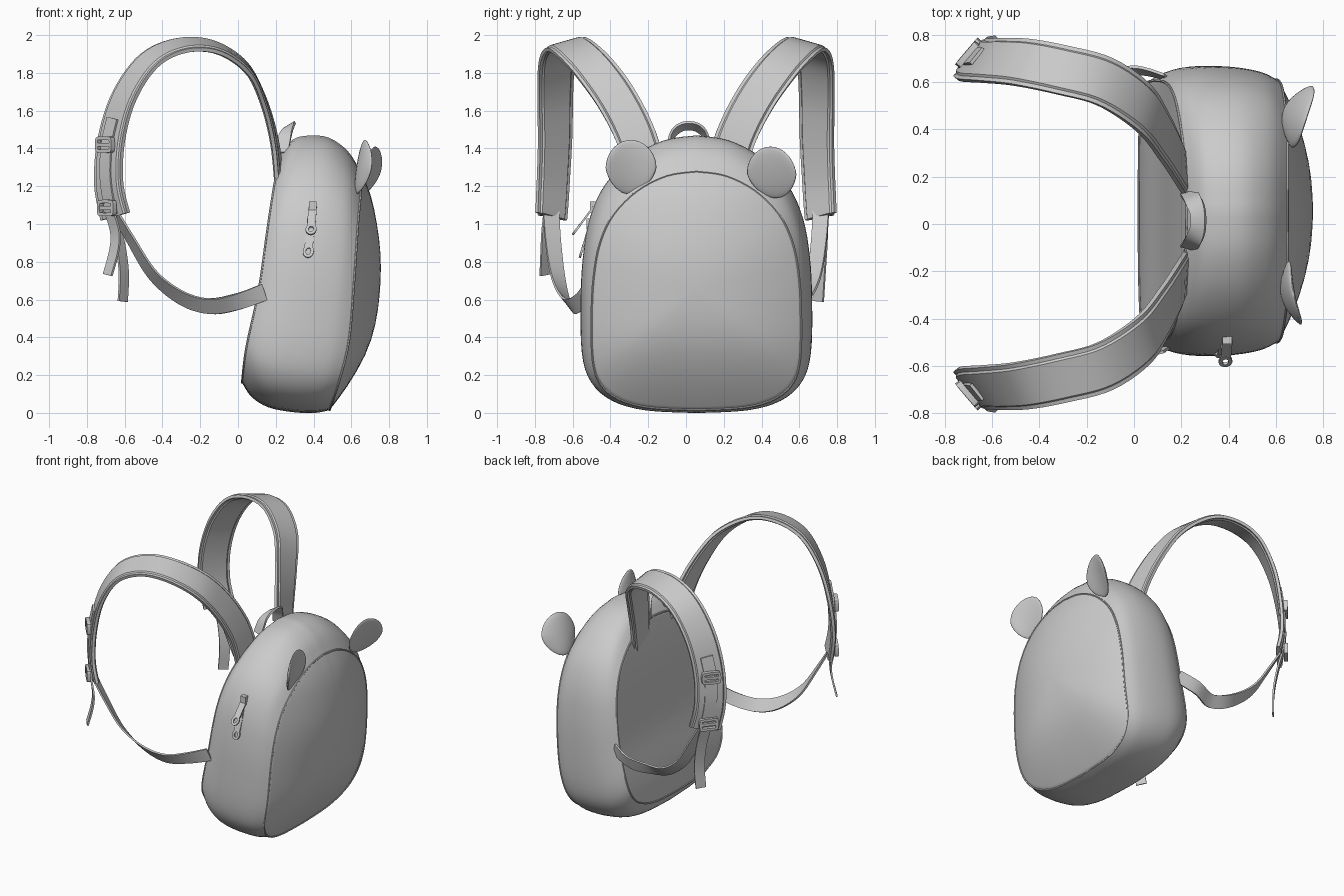
import bpy, bmesh, math
from mathutils import Vector, Matrix

if "Cube" in bpy.data.objects:
    bpy.data.objects.remove(bpy.data.objects["Cube"])

fabric = bpy.data.materials.new("grey fabric")
fabric.diffuse_color = (0.6, 0.6, 0.6, 1)
fabric.use_nodes = True
fabric.node_tree.nodes["Principled BSDF"].inputs["Base Color"].default_value = fabric.diffuse_color


def spline(pts, n, closed=False):
    """Catmull-Rom through points of any dimension, n steps per span."""
    pts = [Vector(p) for p in pts]
    k, out = len(pts), []
    for i in range(k if closed else k - 1):
        if closed:
            a, b, c, d = (pts[(i + j) % k] for j in (-1, 0, 1, 2))
        else:
            a, b, c, d = (pts[min(max(i + j, 0), k - 1)] for j in (-1, 0, 1, 2))
        for s in range(n):
            t = s / n
            out.append(0.5 * (2 * b + (c - a) * t + (2 * a - 5 * b + 4 * c - d) * t * t
                              + (3 * b - a - 3 * c + d) * t ** 3))
    return out if closed else out + [pts[-1]]


def loft(name, rings, close_rings=False, angle=40):
    """Skin a list of equal closed rings into an object."""
    bm = bmesh.new()
    rows = [[bm.verts.new(p) for p in r] for r in rings]
    m = len(rows[0])
    for i in range(len(rows) if close_rings else len(rows) - 1):
        a, b = rows[i], rows[(i + 1) % len(rows)]
        for j in range(m):
            bm.faces.new((a[j], a[(j + 1) % m], b[(j + 1) % m], b[j]))
    if not close_rings:
        bm.faces.new(rows[0])
        bm.faces.new(rows[-1])
    bmesh.ops.recalc_face_normals(bm, faces=bm.faces)
    me = bpy.data.meshes.new(name)
    bm.to_mesh(me)
    bm.free()
    me.materials.append(fabric)
    ob = bpy.data.objects.new(name, me)
    bpy.context.collection.objects.link(ob)
    bpy.ops.object.select_all(action='DESELECT')
    ob.select_set(True)
    bpy.context.view_layer.objects.active = ob
    bpy.ops.object.shade_smooth_by_angle(angle=math.radians(angle))
    return ob


def sweep(name, path, section, refs, n=6, closed=False):
    """Sweep a (width, thickness) section; refs give the width direction."""
    pts = spline(path, n, closed)
    if isinstance(refs, list):
        refs = spline([refs[0].lerp(refs[1], i / (len(path) - 1)) for i in range(len(path))], n)
    else:
        refs = [refs] * len(pts)
    rings, k = [], len(pts)
    for i, p in enumerate(pts):
        t = (pts[(i + 1) % k] - pts[i - 1]) if closed else pts[min(i + 1, k - 1)] - pts[max(i - 1, 0)]
        t.normalize()
        w = (refs[i] - t * refs[i].dot(t)).normalized()
        h = t.cross(w)
        rings.append([p + w * a + h * b for a, b in section])
    return loft(name, rings, closed)


def flat(w, h):
    return [(-w, -h), (w, -h), (w, h), (-w, h)]


# ---- bag body: rings from the back panel through the sides to the front panel
CY, CZ = 0.055, 0.66
half = [(0, 0), (.45, .01), (.74, .045), (.915, .11), (.99, .21), (1.0, .4), (.98, .56),
        (.92, .7), (.79, .82), (.56, .92), (.28, .982), (0, 1)]
half = spline(half, 4)
outline = half + [Vector((-p.x, p.y)) for p in half[-2:0:-1]]
back_x = spline([(0, .0), (.15, .02), (.35, .045), (.65, .11), (1, .16), (1.25, .2), (1.5, .25)], 5)
front_x = spline([(0, .48), (.2, .545), (.4, .59), (.7, .615), (1, .635), (1.2, .65), (1.5, .64)], 5)


def interp(tab, z):
    for a, b in zip(tab, tab[1:]):
        if z <= b.x:
            return a.y + (b.y - a.y) * (z - a.x) / (b.x - a.x)
    return tab[-1].y


def ring(t, hw, z0, z1, s=1.0, bulge=0.0):
    out = []
    for p in outline:
        y = CY + hw * p.x * s
        z = CZ + (z0 + (z1 - z0) * p.y - CZ) * s
        x0, x1 = interp(back_x, z), interp(front_x, z)
        out.append(Vector((x0 + (x1 - x0) * t + bulge, y, z)))
    return out


side = [(0, .55, .16, 1.37), (.12, .585, .085, 1.445), (.32, .61, .03, 1.468),
        (.6, .61, .004, 1.457), (.85, .59, .0, 1.385), (1, .555, .015, 1.28)]
steps = spline(side, 4)
inner = [.97, .9, .8, .68, .55, .42, .3, .18, .08, .02]
rings = [ring(*side[0], s=s) for s in reversed(inner)]
rings += [ring(*p) for p in steps]
rings += [ring(*side[-1], s=s, bulge=.14 * (1 - s ** 2.1)) for s in inner]
loft("bag_body", rings)

# thin piping along the front and back seams
cord = [(.006 * math.cos(a * math.pi / 3), .006 * math.sin(a * math.pi / 3)) for a in range(6)]
for name, p in (("front_piping", side[-1]), ("back_piping", side[0])):
    sweep(name, ring(*p), cord, Vector((1, 0, 0)), 1, True)

# ---- ears: cupped flattened balls, leaning forward and turned inward
for name, loc, lean, turn in (("ear_near", (.66, -.295, 1.3), 9, 11), ("ear_far", (.69, .46, 1.27), 20, -18)):
    bpy.ops.mesh.primitive_uv_sphere_add(segments=28, ring_count=18, radius=1)
    ob = bpy.context.object
    ob.name = name
    for v in ob.data.vertices:
        x, y, z = v.co
        taper = 1 - .2 * max(0, -z)
        v.co = (x * .02 + .03 * y * y - .01, y * .137 * taper, z * .145)
    ob.data.transform(Matrix.Translation(loc) @ Matrix.Rotation(math.radians(turn), 4, 'Z')
                      @ Matrix.Rotation(math.radians(lean), 4, 'Y'))
    ob.data.materials.append(fabric)
    bpy.ops.object.shade_smooth()

# ---- carry handle
sweep("carry_handle", [(.23, -.1, 1.38), (.25, -.07, 1.47), (.27, -.02, 1.515), (.27, .05, 1.515),
                       (.25, .1, 1.47), (.23, .13, 1.38)], flat(.035, .007), Vector((.8, 0, .5)))

# ---- shoulder straps, both sides
pad = [(-.107, -.01), (-.09, -.01), (-.082, -.018), (.082, -.018), (.09, -.01), (.107, -.01),
       (.107, .01), (.09, .01), (.082, .018), (-.082, .018), (-.09, .01), (-.107, .01)]
for label, m in (("near", 1), ("far", -1)):
    def V(x, y, z):
        return Vector((x, y * m, z))

    padded = [(.22, -.2, 1.22), (.19, -.26, 1.45), (.13, -.365, 1.66), (.04, -.49, 1.83),
              (-.12, -.6, 1.935), (-.3, -.65, 1.945), (-.47, -.683, 1.865), (-.6, -.692, 1.68),
              (-.67, -.693, 1.45), (-.685, -.703, 1.22), (-.65, -.713, 1.04)]
    sweep("padded_strap_" + label, [V(*p) for p in padded], pad, [V(-.1, -1, -.4), V(.8, -.8, -.1)])

    # webbing stitched on the outside of the pad
    across, out = V(.65, -.76, 0), V(-.76, -.65, 0)
    web = [(-.645, -.695, 1.56), (-.675, -.693, 1.42), (-.682, -.7, 1.25), (-.66, -.71, 1.09)]
    sweep("pad_webbing_" + label, [V(*p) + out * .024 for p in web], flat(.042, .007), across)

    # lower strap back to the bag
    y0 = -.53 if m == 1 else -.62
    low = [(.14, y0, .64), (0, y0 - .03, .59), (-.15, -.61, .565), (-.3, -.645, .61),
           (-.45, -.68, .73), (-.57, -.705, .92), (-.67, -.715, 1.09)]
    sweep("lower_strap_" + label, [V(*p) for p in low], flat(.045, .006), [V(0, -.15, 1), V(.4, -.9, 0)])

    # loose strap end
    tail = ([(-.69, -.72, 1.09), (-.65, -.735, .96), (-.655, -.74, .86), (-.69, -.745, .73)] if m == 1 else
            [(-.68, -.72, 1.09), (-.63, -.72, .92), (-.605, -.71, .75), (-.61, -.7, .59)])
    sweep("strap_tail_" + label, [V(*p) for p in tail], flat(.035, .006), across)

    # two frame buckles with a cross bar
    for part, c in (("upper", (-.677, -.693, 1.42)), ("lower", (-.667, -.707, 1.085))):
        c = V(*c) + out * .036
        frame = [c + across * (a * .055) + Vector((0, 0, b * .033))
                 for a, b in ((-1, -.6), (-.8, -1), (.8, -1), (1, -.6), (1, .6), (.8, 1), (-.8, 1), (-1, .6))]
        sweep("buckle_%s_%s" % (part, label), frame, flat(.013, .009), out, 3, True)
        sweep("buckle_bar_%s_%s" % (part, label), [c - across * .055, c + across * .055],
              flat(.01, .01), out, 1)

# ---- zip sliders and pulls on the near side
for i, (a, b) in enumerate((((.395, -.49, 1.09), (.385, -.595, .95)), ((.385, -.51, 1.0), (.37, -.56, .83)))):
    a, b = Vector(a), Vector(b)
    wide, d = Vector((1, 0, 0)), b - a
    sweep("zip_slider_%d" % i, [a + Vector((0, 0, .03)), a - Vector((0, 0, .03))], flat(.02, .018), wide, 1)
    sweep("zip_pull_%d" % i, [a, a + d * .75], flat(.022, .005), wide, 1)
    e = a + d * .85
    eye = [e + wide * (.021 * math.cos(k * math.pi / 4)) + d.normalized() * (.027 * math.sin(k * math.pi / 4))
           for k in range(8)]
    sweep("zip_pull_eye_%d" % i, eye, flat(.006, .008), d.cross(wide).normalized(), 2, True)
